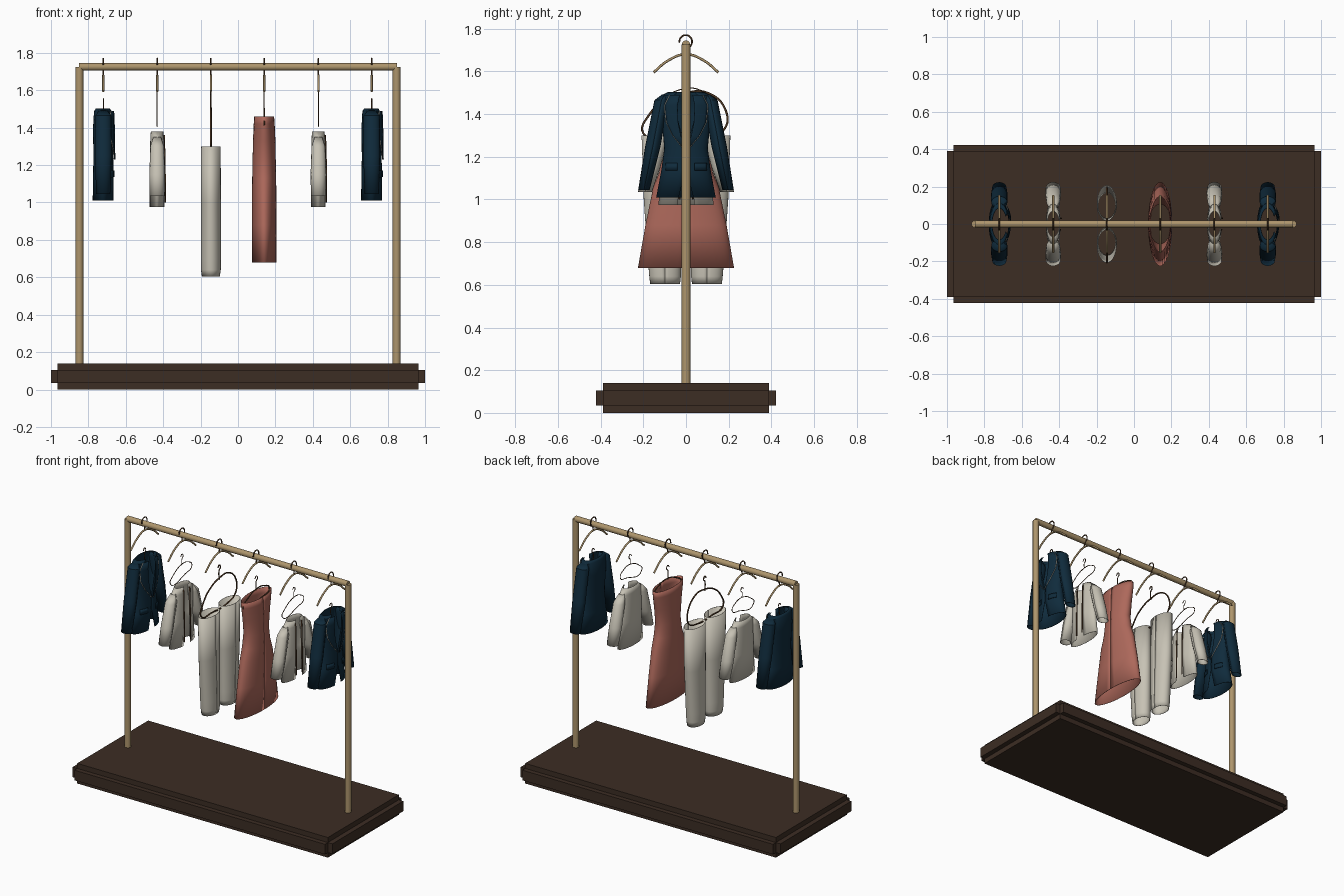
import bpy
from math import sin, cos, pi, sqrt, radians

if "Cube" in bpy.data.objects:
    bpy.data.objects.remove(bpy.data.objects["Cube"])


def material(name, rgb):
    m = bpy.data.materials.new(name)
    m.use_nodes = True
    m.diffuse_color = (*rgb, 1)
    m.node_tree.nodes["Principled BSDF"].inputs["Base Color"].default_value = (*rgb, 1)
    return m


DARK = material("dark wood", (0.045, 0.026, 0.017))
TAN = material("light wood", (0.42, 0.3, 0.15))
WIRE = material("brown wire", (0.09, 0.045, 0.02))
NAVY = material("navy cloth", (0.005, 0.024, 0.045))
CREAM = material("cream cloth", (0.57, 0.54, 0.46))
ROSE = material("rose cloth", (0.42, 0.14, 0.105))


def smooth(ob, angle=40):
    bpy.ops.object.select_all(action="DESELECT")
    ob.select_set(True)
    bpy.context.view_layer.objects.active = ob
    bpy.ops.object.shade_smooth_by_angle(angle=radians(angle))


def mesh_object(name, verts, faces, mat, thick=0.0):
    me = bpy.data.meshes.new(name)
    me.from_pydata(verts, [], faces)
    me.materials.append(mat)
    ob = bpy.data.objects.new(name, me)
    bpy.context.collection.objects.link(ob)
    smooth(ob)
    if thick:
        mod = ob.modifiers.new("cloth thickness", "SOLIDIFY")
        mod.thickness = thick
    return ob


def box(name, size, z, mat):
    bpy.ops.mesh.primitive_cube_add(size=1, location=(0, 0, z))
    ob = bpy.context.object
    ob.name = name
    ob.scale = size
    ob.data.materials.append(mat)


def rod(name, loc, length, radius, mat, rot=(0, 0, 0)):
    bpy.ops.mesh.primitive_cylinder_add(vertices=16, radius=radius, depth=length,
                                        location=loc, rotation=rot)
    ob = bpy.context.object
    ob.name = name
    ob.data.materials.append(mat)
    smooth(ob)


def wire(name, x, path, radius, mat, closed=False):
    """Round wire through (y, z) points in the plane at x."""
    cu = bpy.data.curves.new(name, "CURVE")
    cu.dimensions = "3D"
    cu.bevel_depth = radius
    cu.bevel_resolution = 2
    cu.resolution_u = 6
    cu.use_fill_caps = True
    sp = cu.splines.new("BEZIER")
    sp.bezier_points.add(len(path) - 1)
    for p, (y, z) in zip(sp.bezier_points, path):
        p.co = (x, y, z)
        p.handle_left_type = p.handle_right_type = "AUTO"
    sp.use_cyclic_u = closed
    cu.materials.append(mat)
    ob = bpy.data.objects.new(name, cu)
    bpy.context.collection.objects.link(ob)


def loft(name, x, rings, mat, n=28):
    """Open cloth tube; each ring is (z, y centre, y radius, x radius, front gap angle)."""
    verts, faces = [], []
    for z, yc, ry, rx, gap in rings:
        for i in range(n + 1):
            a = gap + (2 * pi - 2 * gap) * i / n
            verts.append((x + rx * cos(a), yc + ry * sin(a), z))
    w = n + 1
    for r in range(len(rings) - 1):
        for i in range(n):
            a = r * w + i
            faces.append((a, a + w, a + w + 1, a + 1))
    return mesh_object(name, verts, faces, mat, 0.003)


def body_x(rings, y, z):
    """Front surface depth of a lofted body at (y, z)."""
    for (z0, _, ry0, rx0, _), (z1, _, ry1, rx1, _) in zip(rings, rings[1:]):
        if z1 <= z <= z0:
            t = (z0 - z) / (z0 - z1)
            ry, rx = ry0 + (ry1 - ry0) * t, rx0 + (rx1 - rx0) * t
            return rx * sqrt(max(0, 1 - (y / ry) ** 2))
    return rings[-1][3]


def patch(name, x, rings, rows, lift, mat, cols=6):
    """Flap laid on the front of a body; rows are (z, y start, y end)."""
    verts, faces = [], []
    for z, y0, y1 in rows:
        for i in range(cols + 1):
            y = y0 + (y1 - y0) * i / cols
            verts.append((x + body_x(rings, y, z) + lift, y, z))
    w = cols + 1
    for r in range(len(rows) - 1):
        for i in range(cols):
            a = r * w + i
            faces.append((a, a + 1, a + w + 1, a + w))
    mesh_object(name, verts, faces, mat, 0.004)


# Plinth with a raised moulding on all four sides
box("plinth", (1.93, 0.78, 0.14), 0.07, DARK)
box("plinth_end_moulding", (2.0, 0.78, 0.07), 0.07, DARK)
box("plinth_side_moulding", (1.93, 0.845, 0.07), 0.07, DARK)

# Rail frame
for side, s in (("left", 1), ("right", -1)):
    rod(side + "_post", (s * 0.848, 0, 0.93), 1.59, 0.021, TAN)
rod("rail", (0, 0, 1.725), 1.7, 0.02, TAN, (0, pi / 2, 0))

# Six wooden hangers on the rail
SLOTS = [-0.72, -0.432, -0.145, 0.14, 0.43, 0.715]
for x in SLOTS:
    wire("hanger_arms", x, [(-0.152, 1.595), (-0.085, 1.65), (0, 1.68),
                            (0.085, 1.65), (0.152, 1.595)], 0.006, TAN)
    wire("hanger_hook", x, [(0, 1.68), (0.003, 1.7), (0.027, 1.73), (0.022, 1.758),
                            (0, 1.77), (-0.025, 1.758), (-0.032, 1.735)], 0.004, WIRE)


def small_hook(x, base, top, r):
    wire("garment_hook", x, [(0, base), (0, top - 0.035), (0.014, top - 0.018),
                             (0, top), (-0.014, top - 0.014)], r, WIRE)


def jacket(x):
    body = [(1.503, 0, 0.085, 0.04, 0.5), (1.488, 0, 0.115, 0.05, 0.5),
            (1.4, 0, 0.118, 0.055, 0.4), (1.24, 0, 0.102, 0.053, 0.02),
            (1.14, 0, 0.115, 0.055, 0.02), (1.01, 0, 0.14, 0.057, 0.25)]
    loft("jacket_body", x, body, NAVY)
    for s in (1, -1):
        loft("jacket_sleeve", x, [(1.492, s * 0.1, 0.012, 0.02, 0), (1.465, s * 0.115, 0.033, 0.043, 0),
                                  (1.25, s * 0.155, 0.036, 0.045, 0),
                                  (1.045, s * 0.197, 0.027, 0.038, 0)], NAVY, 16)
        edge = [(1.49, 0.075), (1.44, 0.1), (1.36, 0.092), (1.3, 0.062), (1.23, 0.006)]
        patch("jacket_lapel", x, body,
              [(z, s * y * 0.4, s * y) for z, y in edge], 0.007, NAVY)
        patch("lapel_piping", x, body,
              [(z, s * y, s * (y + 0.003)) for z, y in edge], 0.008, CREAM, 1)
        patch("pocket_flap", x, body,
              [(1.17, s * 0.04, s * 0.095), (1.135, s * 0.04, s * 0.097)], 0.005, NAVY)
    small_hook(x, 1.47, 1.555, 0.003)


def shirt(x):
    body = [(1.38, 0, 0.07, 0.034, 0.3), (1.34, 0, 0.11, 0.037, 0.25),
            (1.15, 0, 0.11, 0.04, 0.25), (0.975, 0, 0.13, 0.04, 0.3)]
    loft("shirt_body", x, body, CREAM)
    for s in (1, -1):
        loft("shirt_sleeve", x, [(1.35, s * 0.095, 0.012, 0.02, 0), (1.3, s * 0.12, 0.04, 0.037, 0),
                                 (1.15, s * 0.16, 0.04, 0.042, 0),
                                 (1.035, s * 0.192, 0.033, 0.04, 0)], CREAM, 16)
        patch("shirt_placket", x, body, [(z, s * 0.027, s * 0.034)
                                         for z in (1.36, 1.25, 1.15, 1.0)], 0.003, WIRE, 1)
    wire("shirt_hanger", x, [(0, 1.52), (0.07, 1.51), (0.11, 1.47), (0.04, 1.44),
                             (-0.13, 1.435), (-0.1, 1.475)], 0.0025, WIRE, True)
    small_hook(x, 1.52, 1.59, 0.0025)


def trousers(x):
    for s in (1, -1):
        loft("trouser_leg", x, [(1.3, s * 0.112, 0.096, 0.052, 0), (1.0, s * 0.108, 0.09, 0.054, 0),
                                (0.7, s * 0.1, 0.077, 0.054, 0), (0.64, s * 0.098, 0.074, 0.053, 0),
                                (0.605, s * 0.098, 0.07, 0.048, 0)], CREAM)
    wire("trouser_hanger", x, [(0, 1.5), (0.1, 1.5), (0.185, 1.42), (0.18, 1.33), (0.08, 1.29),
                               (-0.08, 1.29), (-0.2, 1.31), (-0.17, 1.4), (-0.09, 1.47)],
         0.005, WIRE, True)
    small_hook(x, 1.49, 1.59, 0.004)


def dress(x):
    loft("dress", x, [(1.46, 0, 0.15, 0.053, 0), (1.42, 0, 0.145, 0.056, 0),
                      (1.33, 0, 0.125, 0.06, 0), (1.22, 0, 0.108, 0.062, 0),
                      (1.13, 0, 0.125, 0.064, 0), (1.05, 0, 0.155, 0.065, 0),
                      (0.88, 0, 0.19, 0.065, 0), (0.68, 0, 0.225, 0.065, 0)], ROSE, 36)
    wire("dress_hanger", x, [(0, 1.5), (0.09, 1.49), (0.145, 1.45), (0.06, 1.42),
                             (-0.145, 1.42), (-0.09, 1.47)], 0.004, WIRE, True)
    small_hook(x, 1.49, 1.59, 0.003)


# Garments in order along the rail
for build, x in zip((jacket, shirt, trousers, dress, shirt, jacket), SLOTS):
    build(x)
